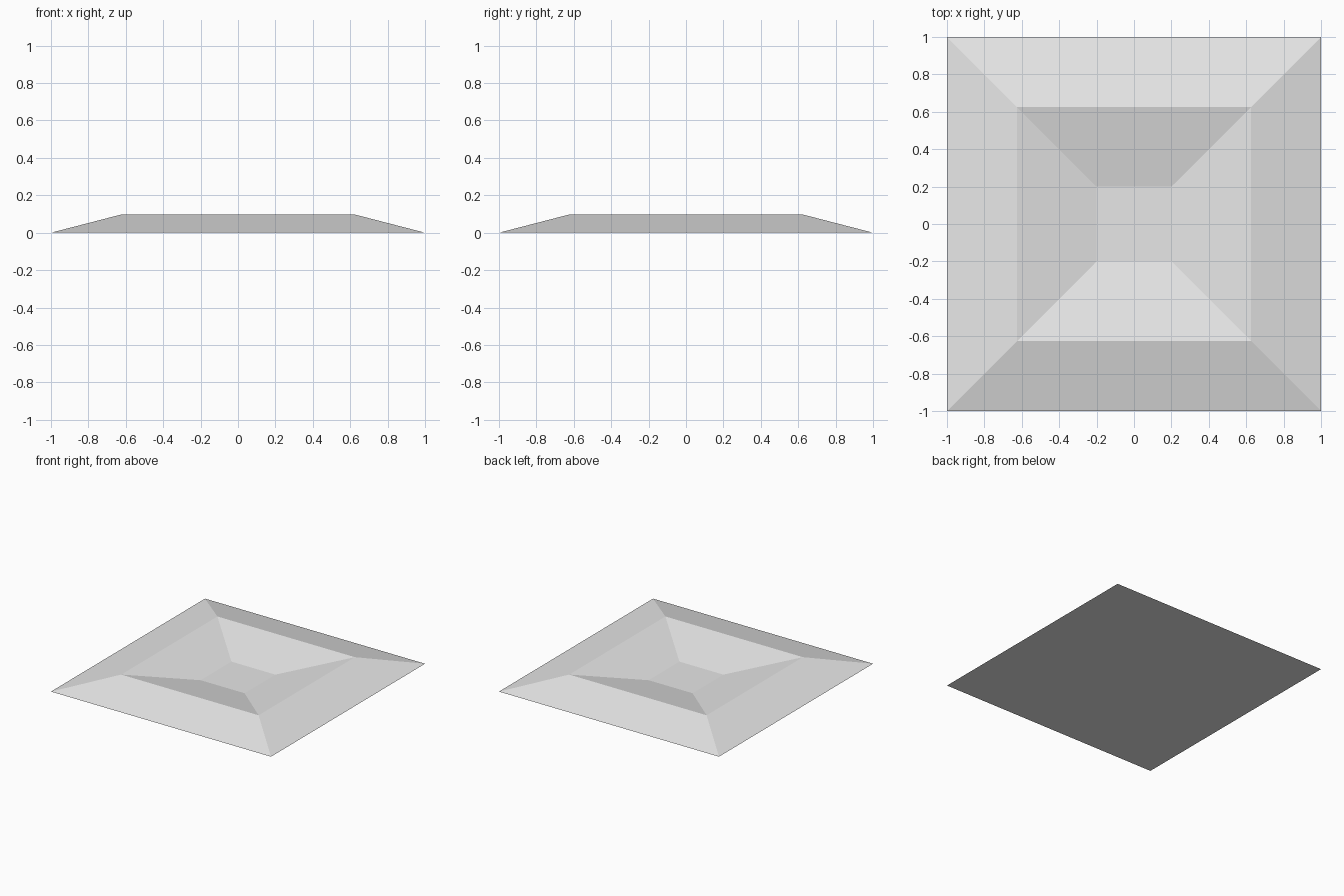
import bpy
import bmesh

cube = bpy.data.objects.get("Cube")
if cube:
    bpy.data.objects.remove(cube, do_unlink=True)

# Plain light grey
grey = bpy.data.materials.new("light_grey")
grey.use_nodes = True
colour = (0.8, 0.8, 0.8, 1.0)
grey.diffuse_color = colour
grey.node_tree.nodes["Principled BSDF"].inputs["Base Color"].default_value = colour


def square_ring(bm, half, z):
    """Four corners of a centred square, counter-clockwise from above."""
    return [bm.verts.new((sx * half, sy * half, z))
            for sx, sy in ((-1, -1), (1, -1), (1, 1), (-1, 1))]


# Section from outer edge over the rim to the sunken floor: (half width, height)
FLOOR_HEIGHT = 0.002
section = [(1.0, 0.0), (0.625, 0.097), (0.2, FLOOR_HEIGHT)]

bm = bmesh.new()
rings = [square_ring(bm, half, z) for half, z in section]

# Sloping sides, outside and inside
for lower, upper in zip(rings, rings[1:]):
    for i in range(4):
        j = (i + 1) % 4
        bm.faces.new((lower[i], lower[j], upper[j], upper[i]))

# Sunken floor and flat underside
bm.faces.new(rings[-1])
bm.faces.new(rings[0][::-1])

mesh = bpy.data.meshes.new("square_crater")
bm.to_mesh(mesh)
bm.free()
mesh.materials.append(grey)
crater = bpy.data.objects.new("square_crater", mesh)
bpy.context.collection.objects.link(crater)
